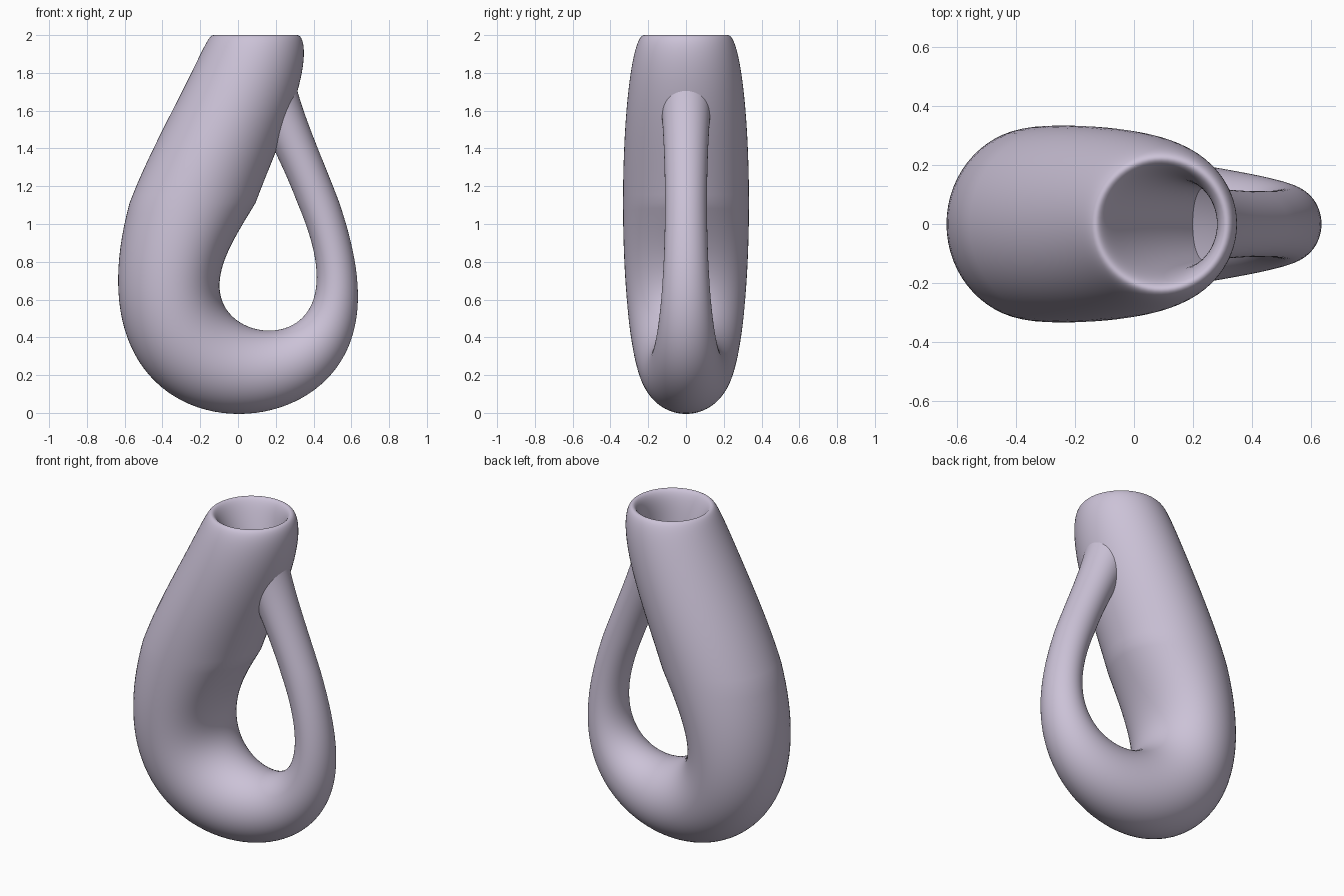
import bpy
import bmesh
from math import sin, cos, pi

cube = bpy.data.objects.get("Cube")
if cube:
    bpy.data.objects.remove(cube, do_unlink=True)

SCALE = 2 / 36          # the loop is 36 formula units tall
CENTRE_X = -1.667       # middle of the loop's width in formula units
RINGS, SIDES = 128, 64
START = -pi / 4         # the open seam sits inside the body


def mauve_material():
    mat = bpy.data.materials.new("pale mauve")
    colour = (0.60, 0.54, 0.68, 1)
    mat.diffuse_color = colour
    mat.use_nodes = True
    mat.node_tree.nodes["Principled BSDF"].inputs["Base Color"].default_value = colour
    return mat


def tube_point(u, v):
    """Point at angle v on the ring that lies at u along the loop."""
    radius = 4 - 2 * cos(u)
    if 0 <= u <= pi:            # rounded bottom: rings turn with the bend
        lean, lift = cos(u), sin(u)
    else:                       # neck and spout: rings stay level
        lean, lift = (1 if u < 0 else -1), 0
    x = 6 * cos(u) * (1 + sin(u)) + radius * lean * cos(v)
    drop = 16 * sin(u) + radius * lift * cos(v)
    return ((x - CENTRE_X) * SCALE, radius * sin(v) * SCALE, (20 - drop) * SCALE)


# Bottle: one self-crossing tube from spout, round the bottom, up the body,
# over the rim and back down inside
bm = bmesh.new()
rings = []
for i in range(RINGS + 1):
    u = START + 2 * pi * i / RINGS
    rings.append([bm.verts.new(tube_point(u, 2 * pi * j / SIDES)) for j in range(SIDES)])
for lower, upper in zip(rings, rings[1:]):
    for j in range(SIDES):
        k = (j + 1) % SIDES
        bm.faces.new((lower[j], lower[k], upper[k], upper[j]))

# Turn the skin so the body faces outwards
bm.normal_update()
leftmost = min(bm.faces, key=lambda f: f.calc_center_median().x)
if leftmost.normal.x > 0:
    bmesh.ops.reverse_faces(bm, faces=bm.faces[:])
for face in bm.faces:
    face.smooth = True

mesh = bpy.data.meshes.new("looped_bottle")
bm.to_mesh(mesh)
bm.free()
mesh.materials.append(mauve_material())
bottle = bpy.data.objects.new("looped_bottle", mesh)
bpy.context.collection.objects.link(bottle)
